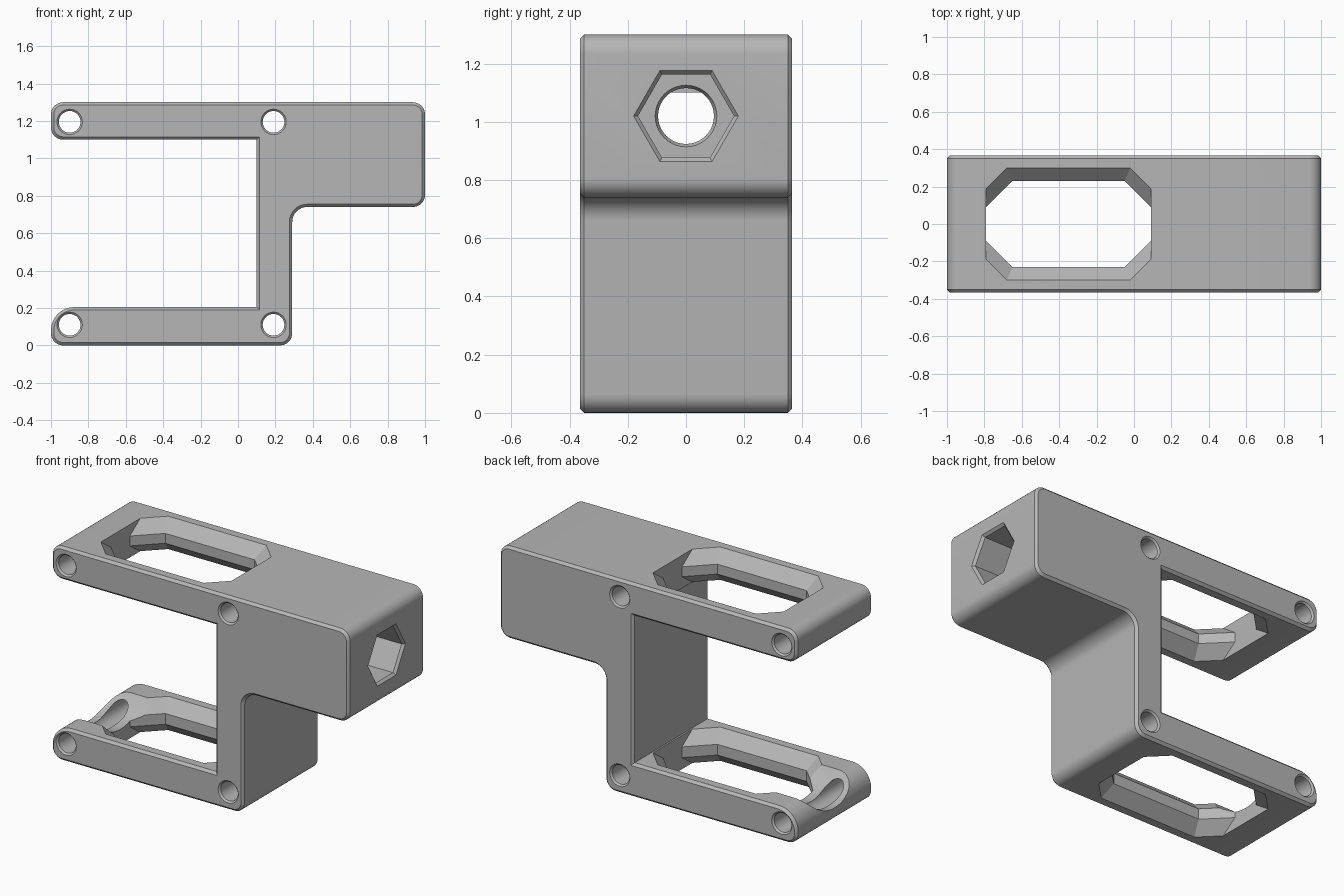
import bpy, bmesh, math
from mathutils import Vector

cube = bpy.data.objects.get("Cube")
if cube:
    bpy.data.objects.remove(cube, do_unlink=True)

HALF = 0.365      # half depth of the body
CHAMFER = 0.015

grey = bpy.data.materials.new("plain grey")
grey.use_nodes = True
colour = (0.47, 0.47, 0.47, 1)
grey.diffuse_color = colour
grey.node_tree.nodes["Principled BSDF"].inputs["Base Color"].default_value = colour


def make_object(name, bm):
    bmesh.ops.recalc_face_normals(bm, faces=bm.faces)
    mesh = bpy.data.meshes.new(name)
    bm.to_mesh(mesh)
    bm.free()
    mesh.materials.append(grey)
    obj = bpy.data.objects.new(name, mesh)
    bpy.context.collection.objects.link(obj)
    return obj


def rounded(corners, steps=8):
    """Outline with a fillet of radius r at every (x, z, r) corner."""
    points = []
    for i, (x, z, r) in enumerate(corners):
        p = Vector((x, z))
        if r == 0:
            points.append(p)
            continue
        a = (Vector(corners[i - 1][:2]) - p).normalized()
        b = (Vector(corners[(i + 1) % len(corners)][:2]) - p).normalized()
        # all corners are square, so the centre lies along a + b
        centre = p + (a + b) * r
        for k in range(steps + 1):
            t = k / steps * math.pi / 2
            points.append(centre - b * r * math.cos(t) - a * r * math.sin(t))
    return points


def loft(name, loops):
    """Closed solid skinned through equal-length loops of points."""
    bm = bmesh.new()
    rings = [[bm.verts.new(p) for p in loop] for loop in loops]
    n = len(rings[0])
    bm.faces.new(rings[0])
    bm.faces.new(rings[-1])
    for lower, upper in zip(rings, rings[1:]):
        for i in range(n):
            j = (i + 1) % n
            bm.faces.new((lower[i], lower[j], upper[j], upper[i]))
    return make_object(name, bm)


def bore(name, axis, centre, stations, sides):
    """Turned cutter: stations are (position along axis, radius)."""
    loops = []
    for t, r in stations:
        loop = []
        for k in range(sides):
            a = 2 * math.pi * k / sides
            u, v = r * math.cos(a), r * math.sin(a)
            offset = (t, u, v) if axis == "x" else (u, t, v)
            loop.append(Vector(centre) + Vector(offset))
        loops.append(loop)
    return loft(name, loops)


def cut(target, cutter):
    mod = target.modifiers.new("cut", "BOOLEAN")
    mod.operation = "DIFFERENCE"
    mod.solver = "EXACT"
    mod.object = cutter
    bpy.context.view_layer.update()
    graph = bpy.context.evaluated_depsgraph_get()
    result = bpy.data.meshes.new_from_object(target.evaluated_get(graph))
    target.modifiers.clear()
    target.data = result
    bpy.data.objects.remove(cutter, do_unlink=True)


# Body: bracket outline with two arms and a block, extruded in depth
outline = rounded([
    (-1, 1.30, 0.065), (1, 1.30, 0.065), (1, 0.74, 0.065), (0.29, 0.74, 0.08),
    (0.29, 0, 0.065), (-1, 0, 0.065), (-1, 0.205, 0.125), (0.10, 0.205, 0),
    (0.10, 1.10, 0), (-1, 1.10, 0.065)])
bm = bmesh.new()
front = bm.faces.new([bm.verts.new((p.x, -HALF, p.y)) for p in outline])
extruded = bmesh.ops.extrude_face_region(bm, geom=[front], use_keep_orig=True)
for v in extruded["geom"]:
    if isinstance(v, bmesh.types.BMVert):
        v.co.y = HALF
bmesh.ops.recalc_face_normals(bm, faces=bm.faces)
# Chamfer around the front and back faces
rim = [e for e in bm.edges if abs(e.verts[0].co.y - e.verts[1].co.y) < 1e-4]
bmesh.ops.bevel(bm, geom=rim, offset=CHAMFER, segments=1, profile=0.5, affect="EDGES")
body = make_object("bracket_body", bm)


# Waisted eight-sided windows through both arms
def window_loop(z, half_width, diagonal):
    x0, x1, w = -0.79, 0.09, half_width
    d = w - diagonal
    return [(x0, -diagonal, z), (x0 + d, -w, z), (x1 - d, -w, z), (x1, -diagonal, z),
            (x1, diagonal, z), (x1 - d, w, z), (x0 + d, w, z), (x0, diagonal, z)]


for name, z0, z1 in (("lower_window", 0, 0.205), ("upper_window", 1.10, 1.30)):
    wide, narrow = (0.30, 0.19), (0.23, 0.09)
    lip = (0.31, 0.204)
    cut(body, loft(name, [
        window_loop(z0 - 0.01, *lip), window_loop(z0 + 0.07, *narrow),
        window_loop(z1 - 0.07, *narrow), window_loop(z1 + 0.01, *lip)]))

# Four pin holes with countersunk mouths
for x in (-0.90, 0.19):
    for z in (0.11, 1.195):
        cut(body, bore("pin_hole", "y", (x, 0, z), [
            (-HALF - 0.01, 0.078), (-HALF + 0.01, 0.058),
            (HALF - 0.01, 0.058), (HALF + 0.01, 0.078)], 32))

# Bolt bore and hexagonal nut pocket in the block
cut(body, bore("bolt_bore", "x", (0, 0, 1.02),
               [(0.05, 0.096), (0.62, 0.096), (0.64, 0.106), (0.75, 0.106)], 40))
cut(body, bore("nut_pocket", "x", (0, 0, 1.02),
               [(0.64, 0.165), (0.985, 0.165), (1.01, 0.19)], 6))

# Rounded scoop across the tip of the lower arm
cut(body, bore("tip_scoop", "x", (0, 0, 0.36), [(-1.1, 0.27), (-0.70, 0.27)], 48))

# Smooth fillets and bores, crisp edges
bpy.ops.object.select_all(action="DESELECT")
body.select_set(True)
bpy.context.view_layer.objects.active = body
bpy.ops.object.shade_smooth_by_angle(angle=math.radians(25))
